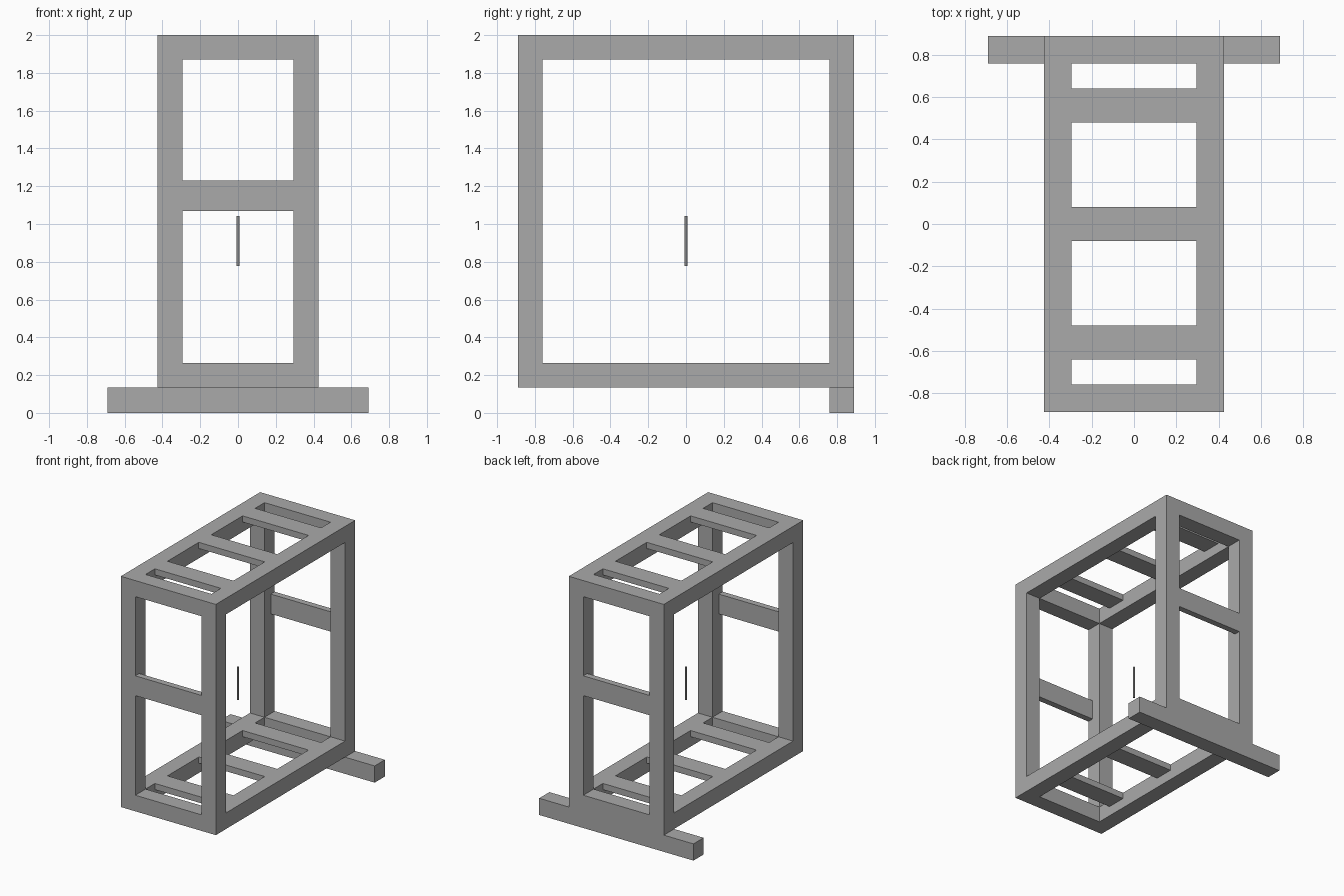
import bpy

if "Cube" in bpy.data.objects:
    bpy.data.objects.remove(bpy.data.objects["Cube"])

# Overall frame limits and timber sizes
X, Y = 0.425, 0.89          # outer half width and half depth
Z0, Z1 = 0.135, 2.0         # frame bottom and top
T = 0.13                    # beam thickness
S = 0.05                    # slat thickness
XI, YI = X - T, Y - T       # inner half width and half depth

grey = bpy.data.materials.new("plain grey")
grey.diffuse_color = (0.4, 0.4, 0.4, 1)
grey.use_nodes = True
grey.node_tree.nodes["Principled BSDF"].inputs["Base Color"].default_value = grey.diffuse_color


def box(name, x, y, z):
    """Box from (min, max) ranges on each axis."""
    bpy.ops.mesh.primitive_cube_add(size=1)
    ob = bpy.context.object
    ob.name = name
    for v in ob.data.vertices:
        v.co = [r[0] if c < 0 else r[1] for c, r in zip(v.co, (x, y, z))]
    ob.data.materials.append(grey)
    return ob


def span(a, b, sign):
    return (a, b) if sign > 0 else (-b, -a)


# Four corner posts
for sx, side in ((-1, "left"), (1, "right")):
    for sy, end in ((-1, "front"), (1, "back")):
        box(f"{end}_{side}_post", span(XI, X, sx), span(YI, Y, sy), (Z0, Z1))

# Top and bottom rings of rails, with three slats flush with the rail tops
for level, z in (("bottom", (Z0, Z0 + T)), ("top", (Z1 - T, Z1))):
    for sx, side in ((-1, "left"), (1, "right")):
        box(f"{level}_{side}_rail", span(XI, X, sx), (-YI, YI), z)
    for sy, end in ((-1, "front"), (1, "back")):
        box(f"{level}_{end}_rail", (-XI, XI), span(YI, Y, sy), z)
    for i, yc in enumerate((-0.56, 0, 0.56)):
        box(f"{level}_slat_{i + 1}", (-XI, XI), (yc - 0.08, yc + 0.08), (z[1] - S, z[1]))

# Middle slats on the two ends, flush with the outside
for sy, end in ((-1, "front"), (1, "back")):
    box(f"{end}_middle_slat", (-XI, XI), span(Y - S, Y, sy), (1.07, 1.23))

# Wide foot beam under the back end
box("foot_beam", (-0.69, 0.69), (YI, Y), (0, Z0))

# Thin rod hanging in the centre
bpy.ops.mesh.primitive_cylinder_add(vertices=12, radius=0.008, depth=0.265, location=(0, 0, 0.91))
rod = bpy.context.object
rod.name = "centre_rod"
rod.data.materials.append(grey)
bpy.ops.object.shade_smooth_by_angle()
